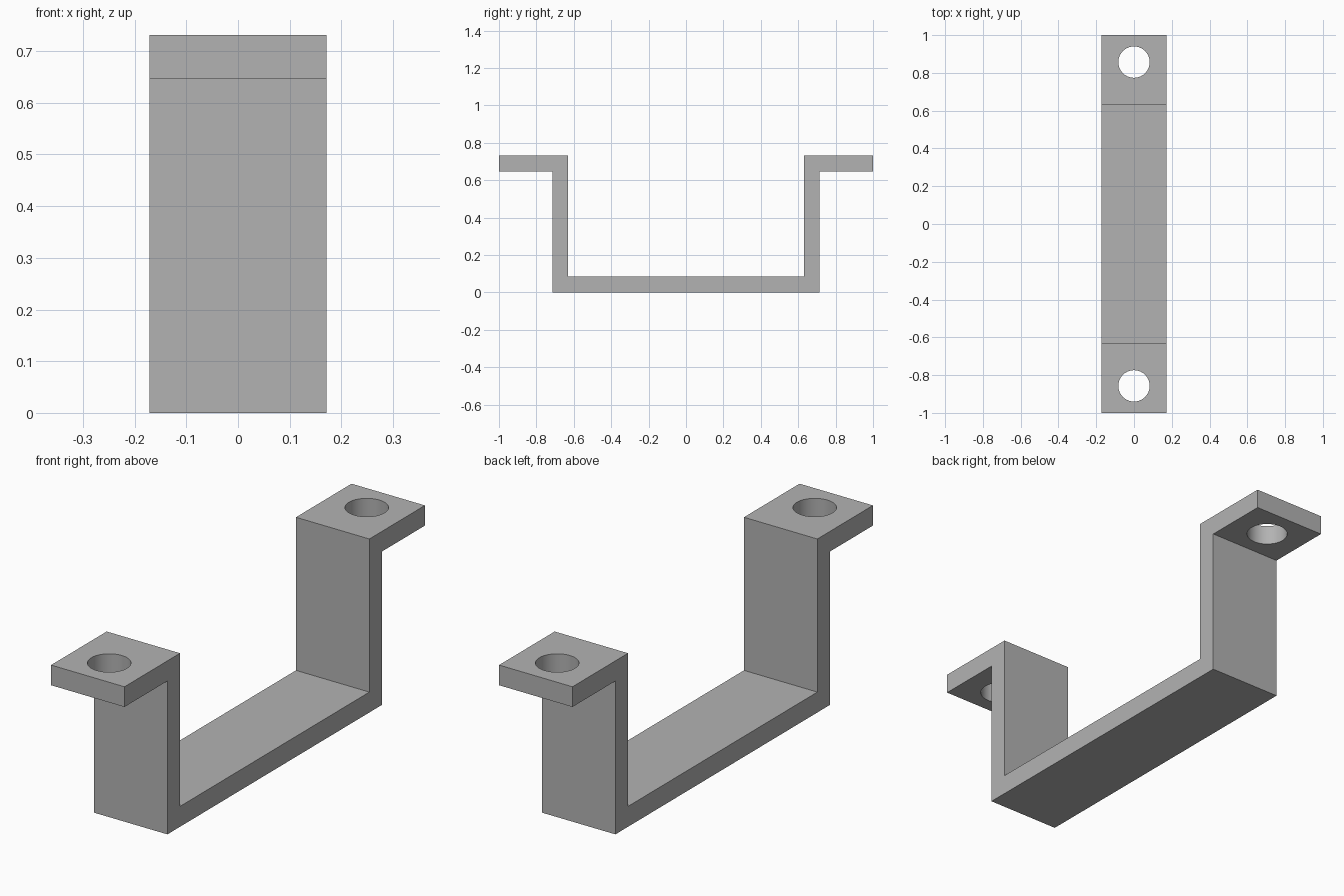
import bpy
import bmesh

if "Cube" in bpy.data.objects:
    bpy.data.objects.remove(bpy.data.objects["Cube"], do_unlink=True)

HALF_WIDTH = 0.171
HEIGHT, FLANGE_BOTTOM, BASE_TOP = 0.731, 0.646, 0.086
INNER, OUTER, END = 0.63, 0.714, 1.0
HOLE_Y, HOLE_RADIUS = 0.857, 0.083

grey = bpy.data.materials.new("grey metal")
grey.use_nodes = True
color = (0.45, 0.45, 0.45, 1)
grey.diffuse_color = color
grey.node_tree.nodes["Principled BSDF"].inputs["Base Color"].default_value = color

# Bracket: half of the hat-shaped profile, mirrored and extruded across the width
half = [(OUTER, 0), (OUTER, FLANGE_BOTTOM), (END, FLANGE_BOTTOM),
        (END, HEIGHT), (INNER, HEIGHT), (INNER, BASE_TOP)]
profile = half + [(-y, z) for y, z in reversed(half)]

bm = bmesh.new()
face = bm.faces.new([bm.verts.new((-HALF_WIDTH, y, z)) for y, z in profile])
extruded = bmesh.ops.extrude_face_region(bm, geom=[face])["geom"]
moved = [v for v in extruded if isinstance(v, bmesh.types.BMVert)]
bmesh.ops.translate(bm, verts=moved, vec=(2 * HALF_WIDTH, 0, 0))
bmesh.ops.recalc_face_normals(bm, faces=bm.faces)
mesh = bpy.data.meshes.new("bracket")
bm.to_mesh(mesh)
bm.free()
mesh.materials.append(grey)
bracket = bpy.data.objects.new("bracket", mesh)
bpy.context.collection.objects.link(bracket)


def select_only(obj):
    bpy.ops.object.select_all(action="DESELECT")
    obj.select_set(True)
    bpy.context.view_layer.objects.active = obj


# Screw holes through both flanges
for side in (-1, 1):
    bpy.ops.mesh.primitive_cylinder_add(
        vertices=64, radius=HOLE_RADIUS, depth=0.3,
        location=(0, side * HOLE_Y, (HEIGHT + FLANGE_BOTTOM) / 2))
    cutter = bpy.context.object
    cutter.name = "hole_cutter"
    cutter.hide_render = True
    cutter.data.materials.append(grey)
    cut = bracket.modifiers.new("screw hole", "BOOLEAN")
    cut.operation = "DIFFERENCE"
    cut.solver = "EXACT"
    cut.object = cutter
    select_only(bracket)
    bpy.ops.object.modifier_apply(modifier=cut.name)
    bpy.data.objects.remove(cutter, do_unlink=True)

select_only(bracket)
bpy.ops.object.shade_smooth_by_angle()
